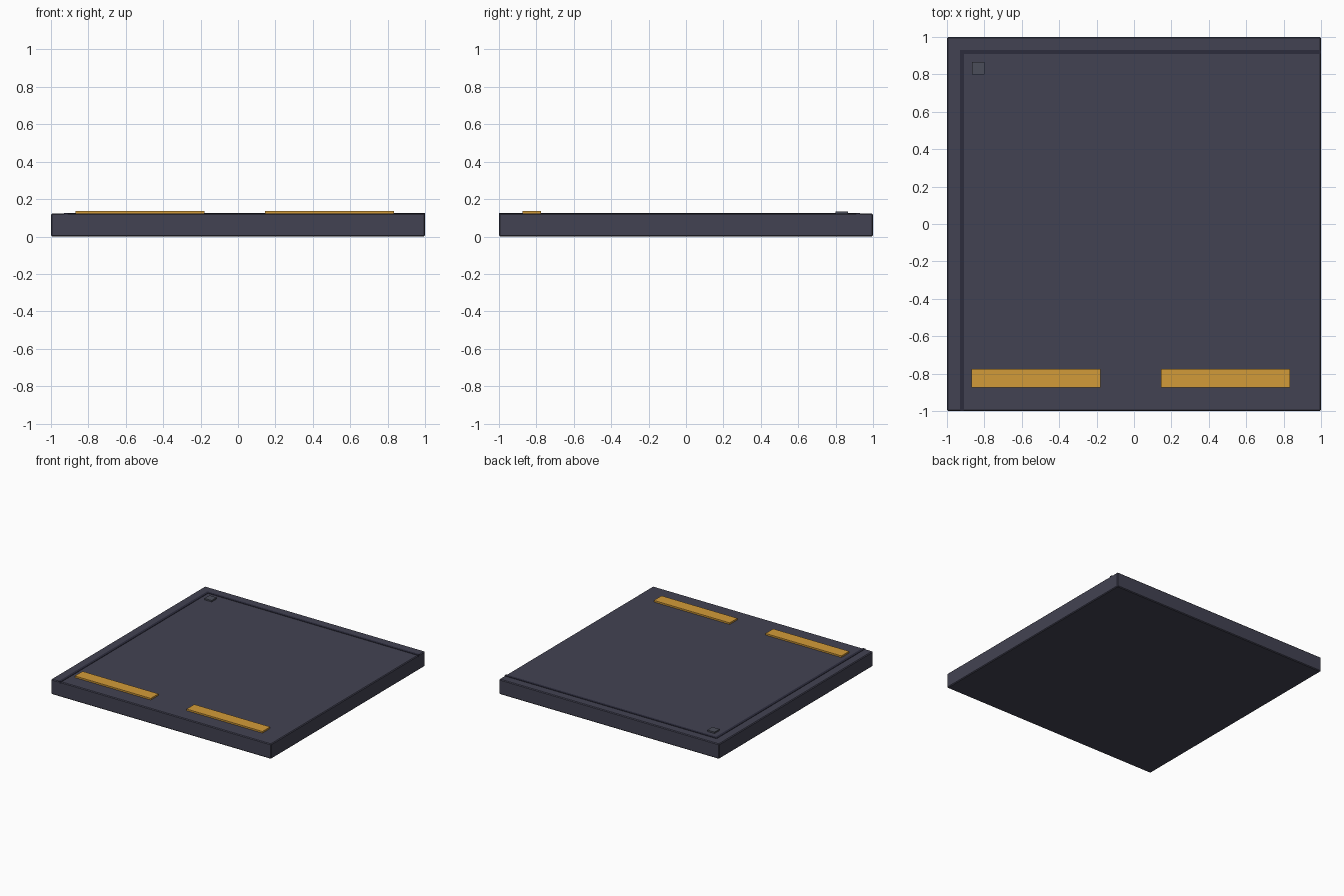
import bpy

if "Cube" in bpy.data.objects:
    bpy.data.objects.remove(bpy.data.objects["Cube"])

def material(name, rgb):
    m = bpy.data.materials.new(name)
    m.diffuse_color = (*rgb, 1)
    m.use_nodes = True
    m.node_tree.nodes["Principled BSDF"].inputs["Base Color"].default_value = m.diffuse_color
    return m

slate = material("slate", (0.055, 0.055, 0.085, 1)[:3])
dark = material("dark_seam", (0.025, 0.025, 0.045))
steel = material("steel", (0.07, 0.075, 0.10))
amber = material("amber", (0.65, 0.33, 0.04))

def box(name, x, y, z, mat, bevel=0):
    bpy.ops.mesh.primitive_cube_add(size=1, location=(sum(x) / 2, sum(y) / 2, sum(z) / 2))
    o = bpy.context.object
    o.name = name
    o.scale = (x[1] - x[0], y[1] - y[0], z[1] - z[0])
    bpy.ops.object.transform_apply(location=False, rotation=False, scale=True)
    o.data.materials.append(mat)
    if bevel:
        b = o.modifiers.new("bevel", "BEVEL")
        b.width, b.segments = bevel, 1
    return o

# Floor slab
box("floor_slab", (-1, 1), (-1, 1), (0, 0.123), slate, 0.006)

# Thin dark seams along the left and back edges
box("seam_left", (-0.93, -0.908), (-1, 0.93), (0.105, 0.126), dark)
box("seam_back", (-0.908, 1), (0.908, 0.93), (0.105, 0.126), dark)

# Painted warning stripes near the front edge
for i, x in enumerate((-0.87, 0.145)):
    box(f"warning_stripe_{i + 1}", (x, x + 0.69), (-0.875, -0.775), (0.115, 0.136), amber)

# Square bolt in the back left corner
box("corner_bolt", (-0.865, -0.80), (0.80, 0.865), (0.115, 0.135), steel)
